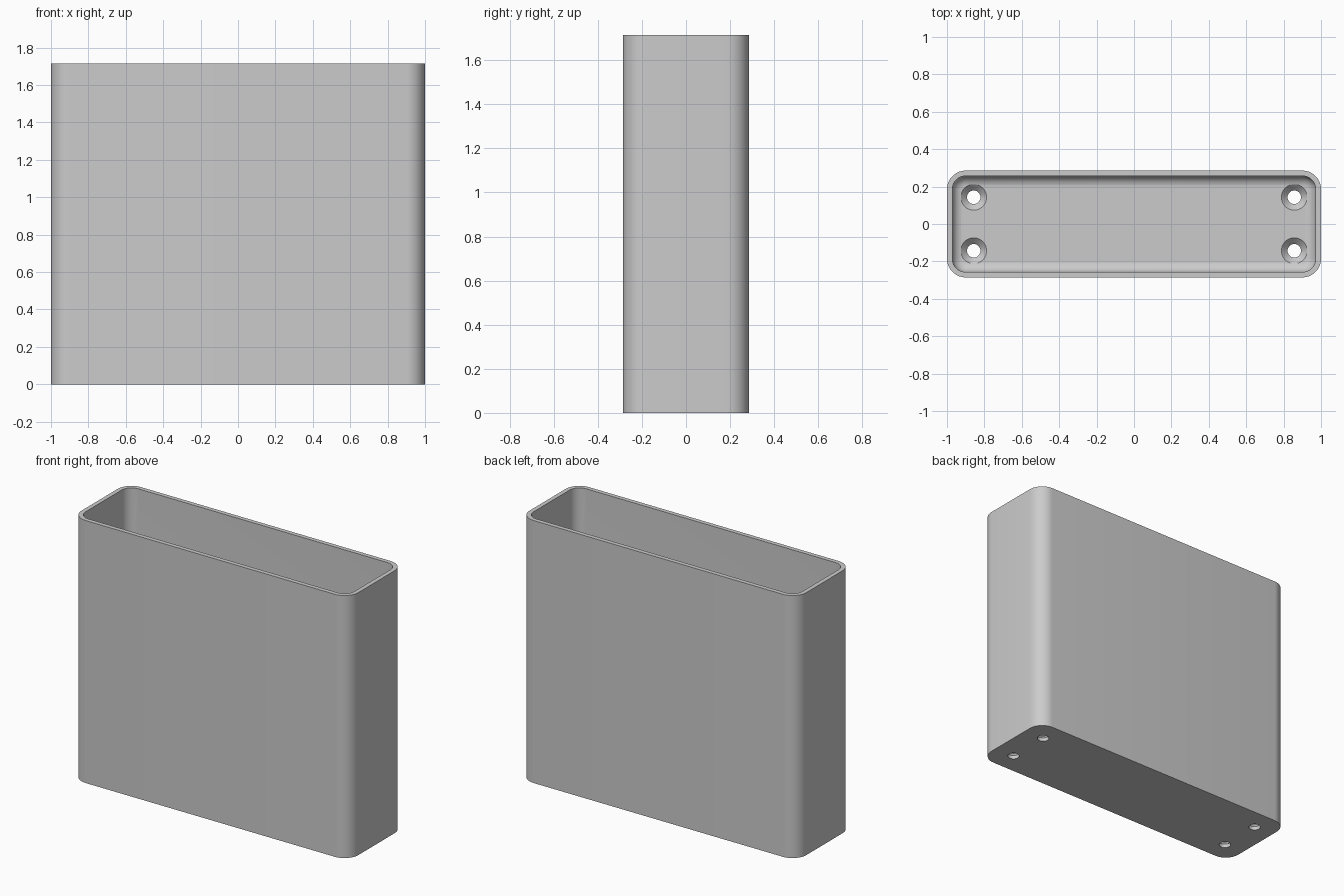
import bpy, bmesh, math

cube = bpy.data.objects.get("Cube")
if cube:
    bpy.data.objects.remove(cube, do_unlink=True)

HALF_X, HALF_Y, HEIGHT = 1.0, 0.2857, 1.7143
CORNER, WALL, FLOOR, FILLET = 0.1, 0.0286, 0.0571, 0.0571
HOLE_X, HOLE_Y, HOLE_R, SINK_R = 0.857, 0.143, 0.036, 0.069

grey = bpy.data.materials.new("plain grey")
grey.use_nodes = True
grey.diffuse_color = (0.6, 0.6, 0.6, 1)
grey.node_tree.nodes["Principled BSDF"].inputs["Base Color"].default_value = (0.6, 0.6, 0.6, 1)


def rounded_ring(bm, inset, z, steps=10):
    """Ring of vertices around a rounded rectangle, moved inwards by inset."""
    radius = max(CORNER - inset, 0.012)
    cx, cy = HALF_X - inset - radius, HALF_Y - inset - radius
    ring = []
    for quarter, (sx, sy) in enumerate([(1, 1), (-1, 1), (-1, -1), (1, -1)]):
        for i in range(steps + 1):
            a = math.pi / 2 * (quarter + i / steps)
            ring.append(bm.verts.new((sx * cx + radius * math.cos(a),
                                      sy * cy + radius * math.sin(a), z)))
    return ring


def circle_ring(bm, x, y, z, radius, count=40):
    return [bm.verts.new((x + radius * math.cos(math.tau * i / count),
                          y + radius * math.sin(math.tau * i / count), z))
            for i in range(count)]


def skin(bm, rings):
    """Join successive rings and cap both ends."""
    for low, high in zip(rings, rings[1:]):
        for i in range(len(low)):
            j = (i + 1) % len(low)
            bm.faces.new((low[i], low[j], high[j], high[i]))
    bm.faces.new(rings[0][::-1])
    bm.faces.new(rings[-1])
    bmesh.ops.recalc_face_normals(bm, faces=bm.faces)


def make_object(name, bm):
    mesh = bpy.data.meshes.new(name)
    bm.to_mesh(mesh)
    bm.free()
    mesh.materials.append(grey)
    obj = bpy.data.objects.new(name, mesh)
    bpy.context.collection.objects.link(obj)
    return obj


# Open box: outer wall, rim, inner wall, filleted floor
bm = bmesh.new()
profile = [(0, 0), (0, HEIGHT), (WALL, HEIGHT)]
for i in range(9):
    a = math.pi / 2 * i / 8
    profile.append((WALL + FILLET * (1 - math.cos(a)),
                    FLOOR + FILLET * (1 - math.sin(a))))
skin(bm, [rounded_ring(bm, inset, z) for inset, z in profile])
box = make_object("open_box", bm)

# Countersunk screw holes through the floor
bm = bmesh.new()
for x in (-HOLE_X, HOLE_X):
    for y in (-HOLE_Y, HOLE_Y):
        sections = [(-0.05, HOLE_R), (FLOOR - SINK_R + HOLE_R, HOLE_R),
                    (FLOOR, SINK_R), (FLOOR + 0.1, SINK_R)]
        skin(bm, [circle_ring(bm, x, y, z, r) for z, r in sections])
cutter = make_object("screw_hole_cutter", bm)
cutter.hide_render = True

cut = box.modifiers.new("screw_holes", 'BOOLEAN')
cut.operation = 'DIFFERENCE'
cut.solver = 'EXACT'
cut.object = cutter

# Bake the holes in, then smooth the rounded surfaces
bpy.ops.object.select_all(action='DESELECT')
box.select_set(True)
bpy.context.view_layer.objects.active = box
bpy.ops.object.modifier_apply(modifier=cut.name)
bpy.data.objects.remove(cutter, do_unlink=True)
bpy.ops.object.shade_smooth_by_angle(angle=math.radians(30))
